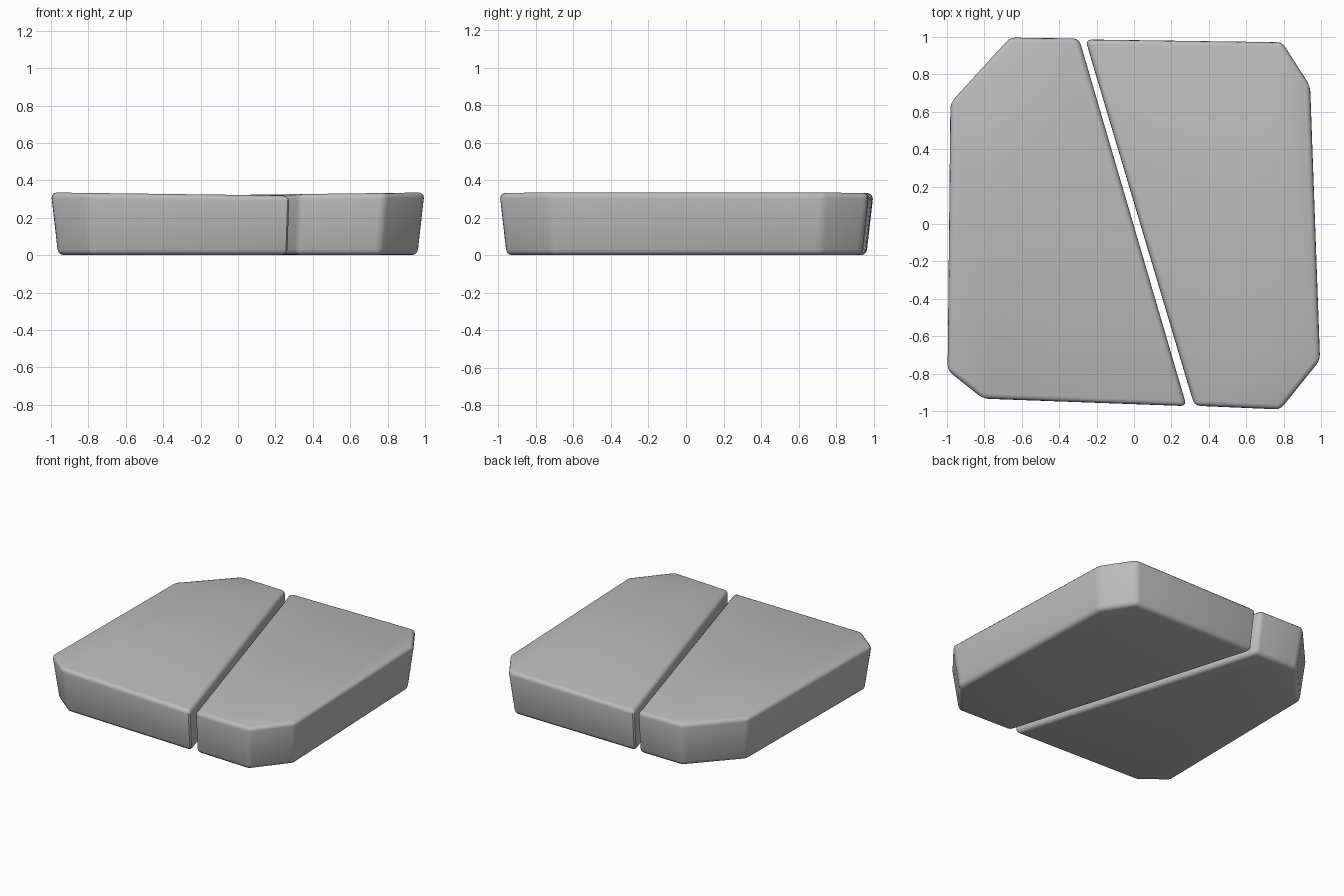
import bpy
import bmesh

if "Cube" in bpy.data.objects:
    bpy.data.objects.remove(bpy.data.objects["Cube"])

stone = bpy.data.materials.new("stone_grey")
stone.diffuse_color = (0.5, 0.5, 0.5, 1.0)
stone.use_nodes = True
stone.node_tree.nodes["Principled BSDF"].inputs["Base Color"].default_value = stone.diffuse_color

BOTTOM_SCALE = 0.962   # sides lean inward toward the ground


def slab(name, outline, slope):
    """Tapered polygon slab with rounded edges and a slightly tilted top."""
    bm = bmesh.new()
    low = [bm.verts.new((x * BOTTOM_SCALE, y * BOTTOM_SCALE, 0)) for x, y in outline]
    high = [bm.verts.new((x, y, 0.322 + slope * x)) for x, y in outline]
    bm.faces.new(low)
    bm.faces.new(high)
    n = len(outline)
    for i in range(n):
        j = (i + 1) % n
        bm.faces.new((low[i], low[j], high[j], high[i]))
    bmesh.ops.recalc_face_normals(bm, faces=bm.faces)
    bmesh.ops.bevel(bm, geom=bm.edges[:], offset=0.03, offset_type='OFFSET',
                    segments=3, profile=0.5, affect='EDGES', clamp_overlap=True)
    mesh = bpy.data.meshes.new(name)
    bm.to_mesh(mesh)
    bm.free()
    mesh.materials.append(stone)
    ob = bpy.data.objects.new(name, mesh)
    bpy.context.collection.objects.link(ob)
    bpy.ops.object.select_all(action='DESELECT')
    ob.select_set(True)
    bpy.context.view_layer.objects.active = ob
    bpy.ops.object.shade_smooth_by_angle(angle=0.6)


# Two halves of the cracked paving stone
slab("left_slab", [(-0.665, 1.0), (-0.295, 0.995), (0.282, -0.977),
                   (-0.81, -0.937), (-1.0, -0.785), (-0.985, 0.65)], -0.013)
slab("right_slab", [(-0.26, 0.99), (0.795, 0.975), (0.945, 0.74),
                    (0.998, -0.73), (0.785, -0.995), (0.325, -0.975)], 0.013)
